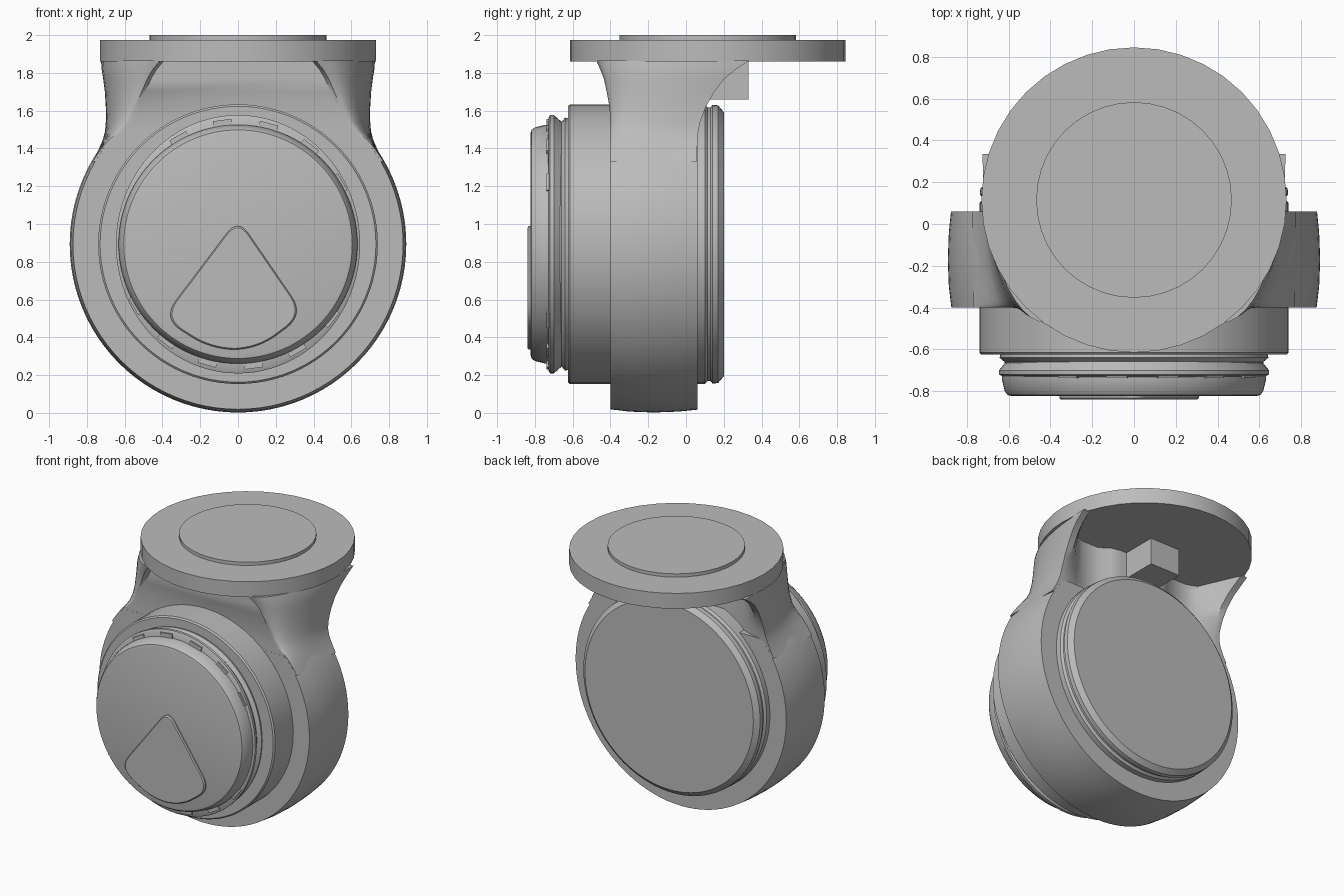
import bpy, bmesh
from math import sin, cos, pi, radians, sqrt
from mathutils import Matrix, Vector

if "Cube" in bpy.data.objects:
    bpy.data.objects.remove(bpy.data.objects["Cube"], do_unlink=True)

grey = bpy.data.materials.new("mid_grey")
grey.use_nodes = True
grey.diffuse_color = (0.5, 0.5, 0.5, 1)
grey.node_tree.nodes["Principled BSDF"].inputs["Base Color"].default_value = (0.5, 0.5, 0.5, 1)

AXIS_Z = 0.893      # height of the round body's axis
MOUNT_Y = 0.115     # depth of the mounting flange's axis


def finish(name, bm, angle=32):
    bmesh.ops.recalc_face_normals(bm, faces=bm.faces)
    mesh = bpy.data.meshes.new(name)
    bm.to_mesh(mesh)
    bm.free()
    mesh.materials.append(grey)
    obj = bpy.data.objects.new(name, mesh)
    bpy.context.collection.objects.link(obj)
    bpy.ops.object.select_all(action='DESELECT')
    obj.select_set(True)
    bpy.context.view_layer.objects.active = obj
    bpy.ops.object.shade_smooth_by_angle(angle=radians(angle))
    return obj


def loft(name, rings, angle=32):
    """Skin a list of equal-length closed sections and cap both ends."""
    bm = bmesh.new()
    rows = [[bm.verts.new(p) for p in ring] for ring in rings]
    n = len(rows[0])
    for a, b in zip(rows, rows[1:]):
        for i in range(n):
            j = (i + 1) % n
            bm.faces.new((a[i], a[j], b[j], b[i]))
    bm.faces.new(rows[0])
    bm.faces.new(rows[-1])
    return finish(name, bm, angle)


def lathe_y(name, profile, steps=96, x_scale=1, top=9):
    """Turn (radius, y) pairs around the body axis, optionally cut flat at a height."""
    turn = [2 * pi * i / steps for i in range(steps)]
    return loft(name, [[(r * cos(t) * x_scale, y, min(AXIS_Z + r * sin(t), top)) for t in turn]
                       for r, y in profile])


def disc_z(name, radius, low, high, steps):
    turn = [2 * pi * i / steps for i in range(steps)]
    return loft(name, [[(radius * cos(t), MOUNT_Y + radius * sin(t), z) for t in turn]
                       for z in (low, high)])


# Mounting flange and its raised pad
disc_z("mounting_flange", 0.73, 1.86, 1.975, 40)
disc_z("mounting_pad", 0.468, 1.97, 2.0, 40)

# Round body with its rear cover
lathe_y("main_body", [(0.73, -0.625), (0.74, -0.615), (0.74, 0.1), (0.725, 0.115),
                      (0.725, 0.13), (0.738, 0.14), (0.735, 0.17), (0.70, 0.2)])

# Front stepped rings and lens cover
lathe_y("front_neck", [(0.66, -0.6), (0.67, -0.64), (0.645, -0.66), (0.645, -0.7)], x_scale=0.96)
lathe_y("front_ring", [(0.645, -0.655), (0.684, -0.7), (0.684, -0.72), (0.67, -0.727),
                       (0.61, -0.735)], x_scale=0.945)
lathe_y("front_cover", [(0.633, -0.7), (0.632, -0.745), (0.618, -0.8), (0.605, -0.818),
                        (0.59, -0.822)])

# Raised slots around the front ring
for k in list(range(5)) + list(range(8, 14)):
    t = radians(30 + 22.5 * k)
    bm = bmesh.new()
    place = (Matrix.Translation((0.64 * 0.97 * cos(t), -0.731, AXIS_Z + 0.645 * sin(t)))
             @ Matrix.Rotation(pi / 2 - t, 4, 'Y')
             @ Matrix.Diagonal((0.1, 0.014, 0.036, 1)))
    bmesh.ops.create_cube(bm, size=1, matrix=place)
    finish("ring_slot", bm)


# Rounded triangular plate on the front cover
def rounded(corners, steps=8):
    """Round each (x, z, radius) corner with a quadratic blend."""
    out = []
    for i, (x, z, r) in enumerate(corners):
        c = Vector((x, z))
        a = Vector(corners[i - 1][:2]) - c
        b = Vector(corners[(i + 1) % len(corners)][:2]) - c
        a, b = c + a.normalized() * r, c + b.normalized() * r
        for s in range(steps + 1):
            t = s / steps
            out.append(a * (1 - t) ** 2 + c * 2 * t * (1 - t) + b * t * t)
    return out


outline = rounded([(0, 1.03, 0.1), (-0.40, 0.50, 0.12), (-0.14, 0.335, 0.13),
                   (0.1, 0.335, 0.13), (0.35, 0.52, 0.12)])
centre = Vector((-0.02, 0.62))
plate = []
for scale, y in ((1, -0.8), (1, -0.832), (0.975, -0.84)):
    plate.append([(p.x, y, p.y) for p in (centre + (q - centre) * scale for q in outline)])
loft("triangle_plate", plate)

# Ring of the yoke, cut flat inside the neck
lathe_y("yoke_ring", [(0.70, -0.4), (0.874, -0.4), (0.886, -0.3), (0.891, -0.17),
                      (0.886, -0.04), (0.876, 0.06), (0.70, 0.06)], top=1.45)

# Neck of the yoke: height, front edge x, front edge y, widest x, rear edge y
levels = [(1.33, 0.77, -0.399, 0.772, 0.059), (1.38, 0.738, -0.399, 0.745, 0.059),
          (1.44, 0.69, -0.399, 0.718, 0.06), (1.49, 0.63, -0.399, 0.704, 0.065),
          (1.54, 0.585, -0.40, 0.70, 0.075), (1.62, 0.545, -0.405, 0.70, 0.105),
          (1.70, 0.51, -0.42, 0.705, 0.15), (1.77, 0.48, -0.435, 0.714, 0.205),
          (1.82, 0.45, -0.455, 0.722, 0.265), (1.865, 0.412, -0.475, 0.725, 0.335)]
scallops = [(0.54, 0.03), (0.46, 0.0), (0.32, 0.0), (0.25, 0.05), (0.17, 0.07), (0.06, 0.065)]


def neck_section(z, front_x, front_y, wide_x, rear_y):
    half = [(front_x - 0.02, -0.399)]
    for i in range(13):
        t = pi / 2 * i / 12
        half.append((front_x + (wide_x - front_x) * sin(t),
                     front_y + (rear_y - front_y) * (1 - cos(t))))
    half.append((wide_x - 0.05, rear_y))
    half += scallops
    return [(x, y, z) for x, y in half] + [(-x, y, z) for x, y in reversed(half)]


loft("yoke_neck", [neck_section(*level) for level in levels], 40)

# Stop block under the flange at the rear
bm = bmesh.new()
bmesh.ops.create_cube(bm, size=1, matrix=Matrix.Translation((0, 0.18, 1.765))
                      @ Matrix.Diagonal((0.25, 0.3, 0.21, 1)))
finish("stop_block", bm)
